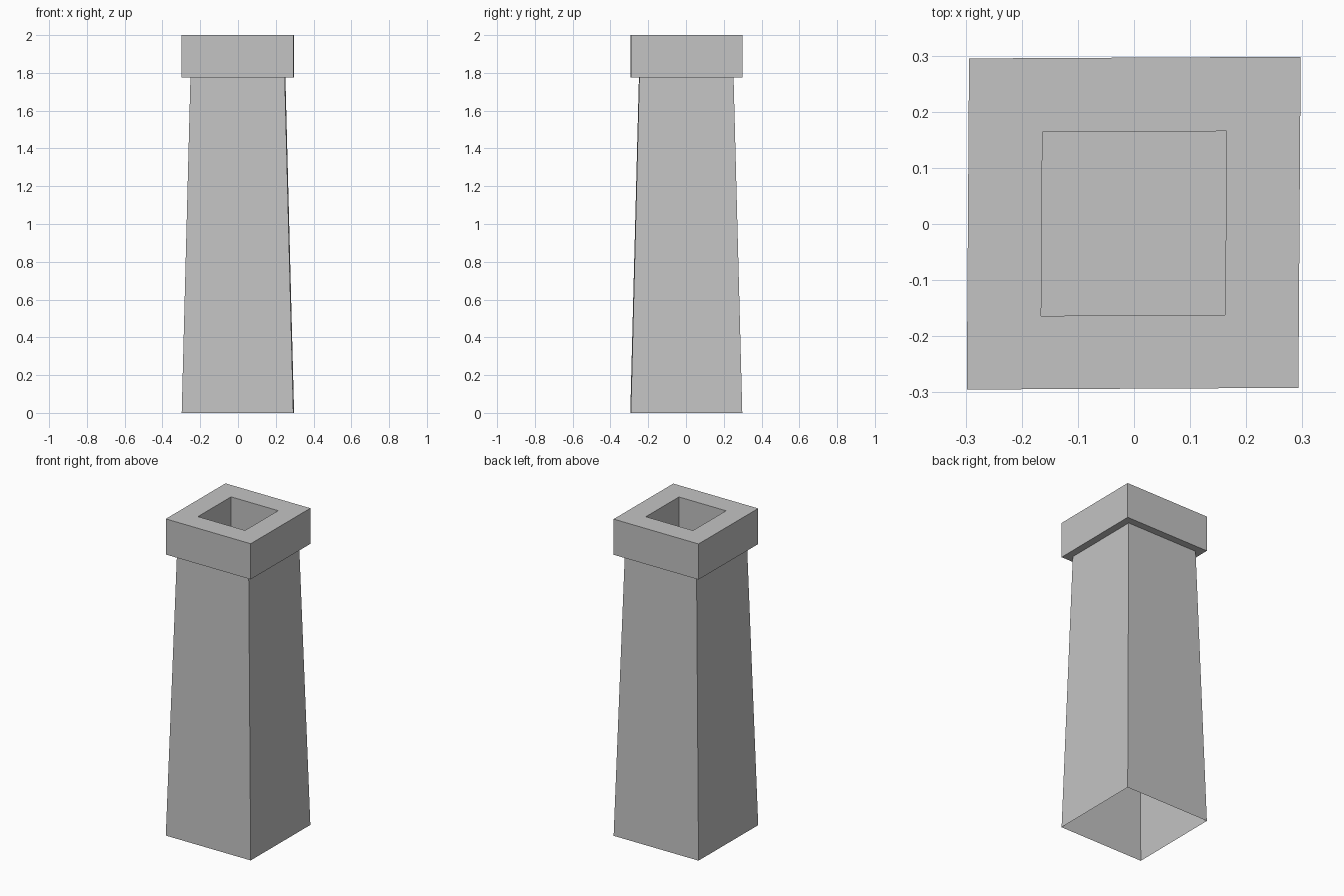
import bpy
import bmesh

cube = bpy.data.objects.get("Cube")
if cube:
    bpy.data.objects.remove(cube, do_unlink=True)

stone = bpy.data.materials.new("light_grey_stone")
stone.use_nodes = True
colour = (0.55, 0.55, 0.55, 1)
stone.diffuse_color = colour
stone.node_tree.nodes["Principled BSDF"].inputs["Base Color"].default_value = colour

# Slightly skewed square plan shared by every level
PLAN = [(-0.298, -0.295), (0.293, -0.292), (0.297, 0.298), (-0.294, 0.295)]


def stack(name, levels, cap_end=False):
    """Join scaled copies of the plan, level by level, with flat walls."""
    bm = bmesh.new()
    rings = [[bm.verts.new((x * s, y * s, z)) for x, y in PLAN] for s, z in levels]
    for low, high in zip(rings, rings[1:]):
        for i in range(4):
            j = (i + 1) % 4
            bm.faces.new((low[i], low[j], high[j], high[i]))
    if cap_end:
        bm.faces.new(rings[-1])
    mesh = bpy.data.meshes.new(name)
    bm.to_mesh(mesh)
    bm.free()
    mesh.materials.append(stone)
    obj = bpy.data.objects.new(name, mesh)
    bpy.context.collection.objects.link(obj)
    return obj


# Tapered shaft, hollow and open underneath
TOP = 1.775
stack("chimney_shaft", [(1, 0), (0.845, TOP)])

# Overhanging cap: underside, sides, rim, then the flue recess and its floor
stack("chimney_cap", [(0.845, TOP), (1, TOP), (1, 2), (0.555, 2), (0.555, TOP + 0.005)],
      cap_end=True)
